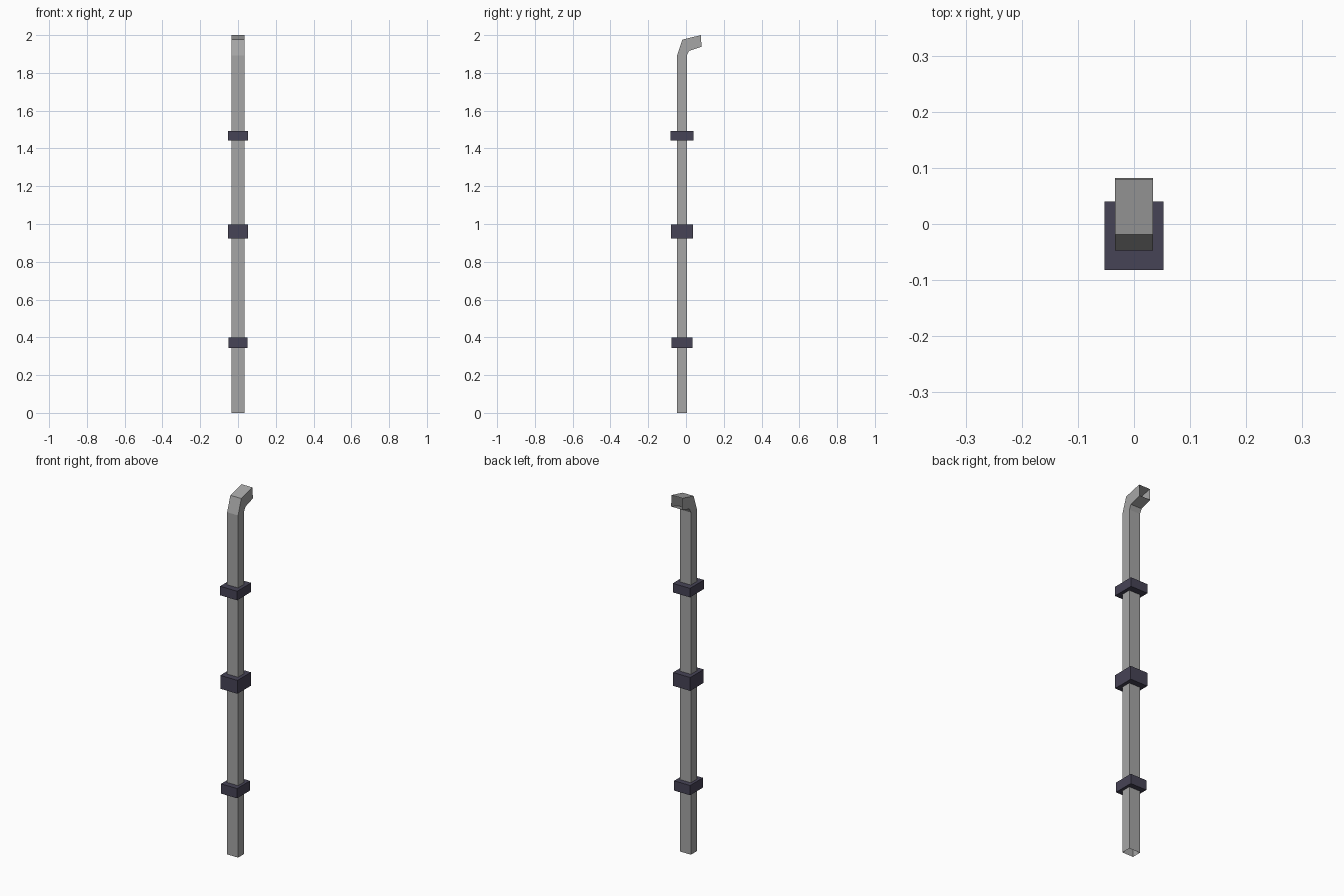
import bpy, bmesh

if "Cube" in bpy.data.objects:
    bpy.data.objects.remove(bpy.data.objects["Cube"])


def material(name, rgb):
    m = bpy.data.materials.new(name)
    m.diffuse_color = (*rgb, 1.0)
    m.use_nodes = True
    m.node_tree.nodes["Principled BSDF"].inputs["Base Color"].default_value = m.diffuse_color
    return m


def finish(name, bm, mat):
    bmesh.ops.recalc_face_normals(bm, faces=bm.faces)
    mesh = bpy.data.meshes.new(name)
    bm.to_mesh(mesh)
    bm.free()
    mesh.materials.append(mat)
    obj = bpy.data.objects.new(name, mesh)
    bpy.context.collection.objects.link(obj)
    return obj


grey = material("pipe grey", (0.38, 0.38, 0.38))
dark = material("clamp dark slate", (0.062, 0.057, 0.093))

# Square drainpipe, open at both ends: (outer y, z), (inner y, z) per section
HALF = 0.0335
sections = [((-0.047, 0.0), (0.005, 0.0)),
            ((-0.047, 1.893), (0.005, 1.893)),
            ((-0.019, 1.976), (0.017, 1.917)),
            ((0.079, 2.0), (0.082, 1.938))]
bm = bmesh.new()
rings = []
for (yo, zo), (yi, zi) in sections:
    rings.append([bm.verts.new(p) for p in ((-HALF, yo, zo), (HALF, yo, zo),
                                            (HALF, yi, zi), (-HALF, yi, zi))])
for a, b in zip(rings, rings[1:]):
    for i in range(4):
        j = (i + 1) % 4
        bm.faces.new((a[i], a[j], b[j], b[i]))
finish("drainpipe", bm, grey)

# Wall clamps: half width, y range, z range
clamps = {"lower_clamp": (0.049, -0.078, 0.034, 0.344, 0.398),
          "middle_clamp": (0.0525, -0.08, 0.038, 0.924, 0.998),
          "upper_clamp": (0.0525, -0.082, 0.04, 1.442, 1.492)}
for name, (hx, y0, y1, z0, z1) in clamps.items():
    bm = bmesh.new()
    bmesh.ops.create_cube(bm, size=1.0)
    bmesh.ops.scale(bm, vec=(2 * hx, y1 - y0, z1 - z0), verts=bm.verts)
    bmesh.ops.translate(bm, vec=(0, (y0 + y1) / 2, (z0 + z1) / 2), verts=bm.verts)
    finish(name, bm, dark)
